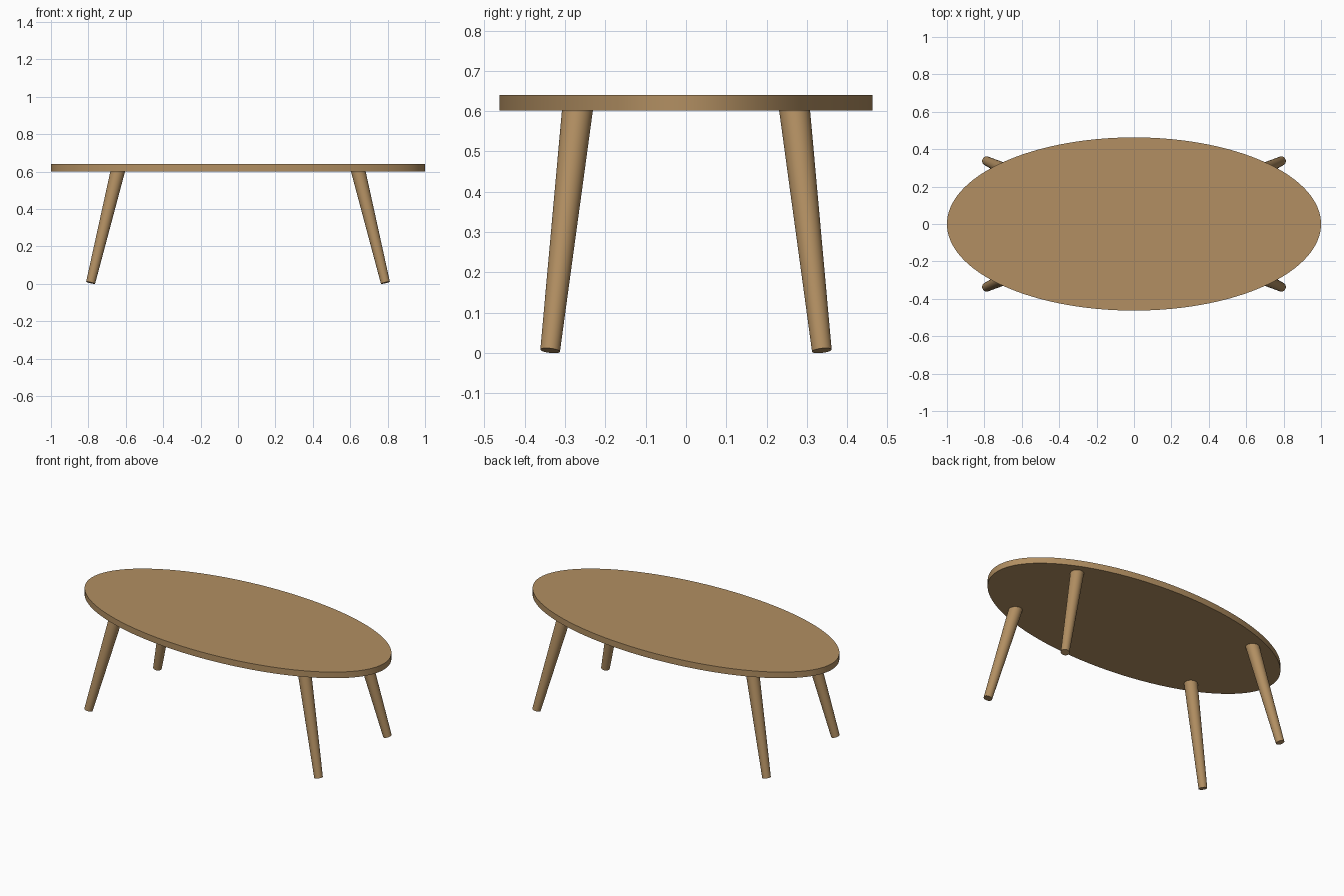
import bpy
import math
from mathutils import Vector

cube = bpy.data.objects.get("Cube")
if cube:
    bpy.data.objects.remove(cube, do_unlink=True)

# Single wood colour
wood = bpy.data.materials.new("light_wood")
wood.use_nodes = True
colour = (0.445, 0.275, 0.122, 1.0)
wood.diffuse_color = colour
wood.node_tree.nodes["Principled BSDF"].inputs["Base Color"].default_value = colour


def finish(name):
    """Name, colour and smooth the active object, keeping sharp rims."""
    obj = bpy.context.object
    obj.name = name
    obj.data.materials.append(wood)
    bpy.ops.object.transform_apply(location=False, rotation=True, scale=True)
    bpy.ops.object.shade_smooth_by_angle(angle=math.radians(30))
    return obj


# Oval tabletop
TOP_Z, UNDER_Z = 0.64, 0.602
bpy.ops.mesh.primitive_cylinder_add(vertices=128, radius=1, depth=TOP_Z - UNDER_Z,
                                    location=(0, 0, (TOP_Z + UNDER_Z) / 2))
bpy.context.object.scale = (1, 0.463, 1)
finish("tabletop")


# Tapered legs, splayed outwards, with ends square to their axis
def add_leg(name, sx, sy):
    foot = Vector((sx * 0.788, sy * 0.337, 0.006))
    head = Vector((sx * 0.640, sy * 0.268, 0.615))
    axis = head - foot
    bpy.ops.mesh.primitive_cone_add(vertices=48, radius1=0.0245, radius2=0.0385,
                                    depth=axis.length, location=(foot + head) / 2,
                                    rotation=axis.to_track_quat("Z", "Y").to_euler())
    finish(name)


for end, sy in (("front", -1), ("back", 1)):
    for side, sx in (("left", 1), ("right", -1)):
        add_leg(f"{end}_{side}_leg", sx, sy)
